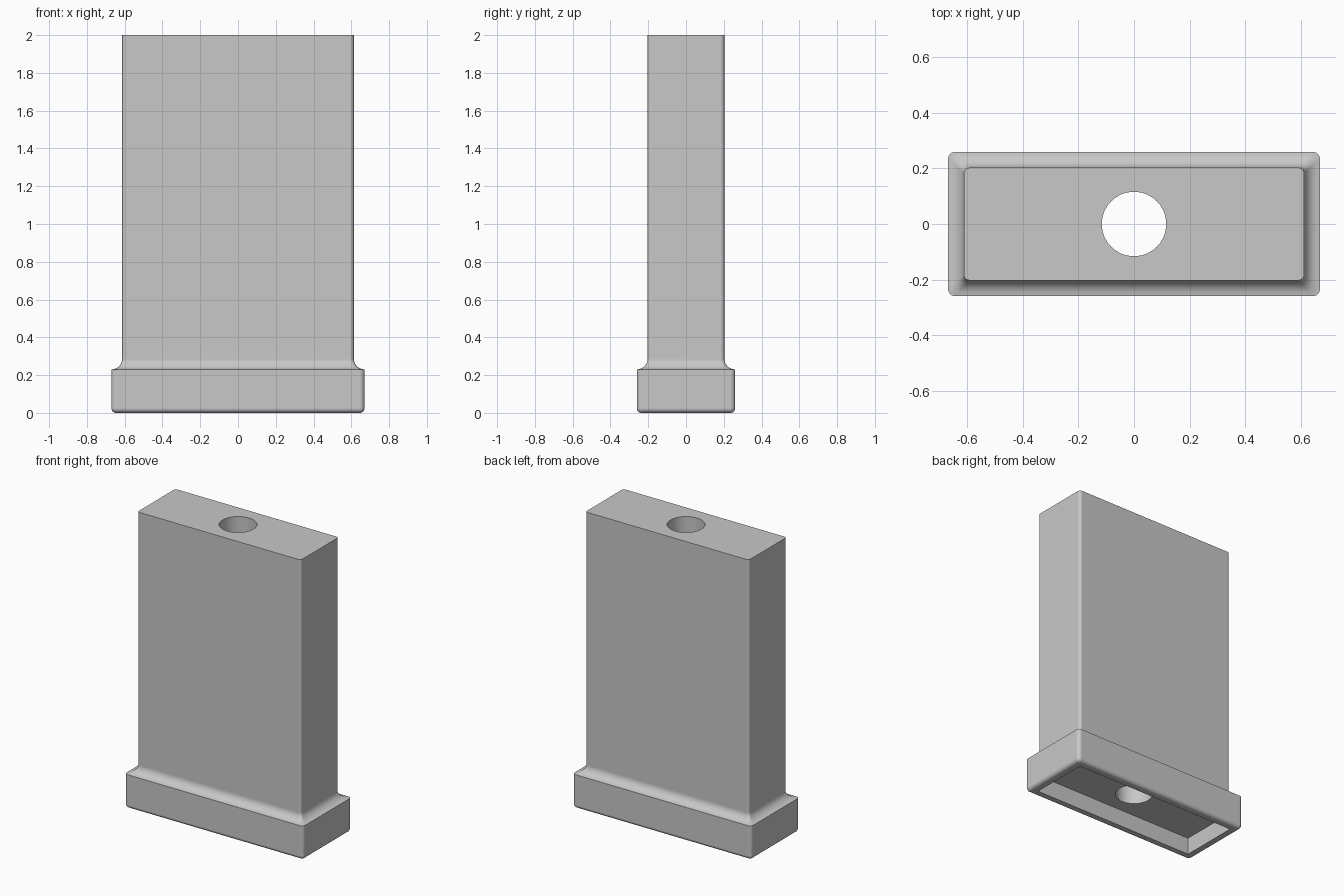
import bpy
import bmesh
import math

if "Cube" in bpy.data.objects:
    bpy.data.objects.remove(bpy.data.objects["Cube"])

BASE_X, BASE_Y, BASE_TOP = 0.67, 0.26, 0.23
BODY_X, BODY_Y, HEIGHT = 0.613, 0.204, 2.0
FILLET = BASE_X - BODY_X
EDGE = 0.025
RECESS = 0.115
HOLE = 0.116
STEPS = 6

grey = bpy.data.materials.new("plain_grey")
grey.use_nodes = True
colour = (0.58, 0.58, 0.58, 1)
grey.diffuse_color = colour
grey.node_tree.nodes["Principled BSDF"].inputs["Base Color"].default_value = colour


def rounded_ring(bm, hx, hy, r, z):
    """Rounded rectangle of vertices at height z."""
    ring = []
    for k, (sx, sy) in enumerate([(1, 1), (-1, 1), (-1, -1), (1, -1)]):
        for i in range(STEPS + 1):
            a = math.pi / 2 * (k + i / STEPS)
            ring.append(bm.verts.new((sx * (hx - r) + r * math.cos(a),
                                      sy * (hy - r) + r * math.sin(a), z)))
    return ring


def new_object(name, bm):
    bmesh.ops.recalc_face_normals(bm, faces=bm.faces[:])
    mesh = bpy.data.meshes.new(name)
    bm.to_mesh(mesh)
    bm.free()
    mesh.materials.append(grey)
    obj = bpy.data.objects.new(name, mesh)
    bpy.context.collection.objects.link(obj)
    return obj


# Profile from the underside up: (inset from the base outline, corner radius, height)
quarter = [math.pi / 2 * i / STEPS for i in range(STEPS + 1)]
profile = [(EDGE * (1 - math.sin(a)), EDGE * (0.2 + 0.8 * math.sin(a)),
            EDGE * (1 - math.cos(a))) for a in quarter]
profile.append((0, EDGE, BASE_TOP))
profile += [(FILLET * math.sin(a), EDGE - 0.005 * math.sin(a),
             BASE_TOP + FILLET * (1 - math.cos(a))) for a in quarter[1:]]
profile.append((FILLET, 0.02, HEIGHT))

# Flanged block lofted through the profile
bm = bmesh.new()
rings = [rounded_ring(bm, BASE_X - d, BASE_Y - d, r, z) for d, r, z in profile]
for low, high in zip(rings, rings[1:]):
    n = len(low)
    for i in range(n):
        j = (i + 1) % n
        bm.faces.new((low[i], low[j], high[j], high[i]))
bm.faces.new(rings[0])
bm.faces.new(rings[-1])
block = new_object("flanged_block", bm)

# Cutter for the rectangular recess underneath
bm = bmesh.new()
bmesh.ops.create_cube(bm, size=2)
for v in bm.verts:
    v.co = (v.co.x * BODY_X, v.co.y * BODY_Y, v.co.z * RECESS)
recess = new_object("recess_cutter", bm)

# Cutter for the vertical through hole
bm = bmesh.new()
bmesh.ops.create_cone(bm, cap_ends=True, segments=64, radius1=HOLE, radius2=HOLE, depth=6)
hole = new_object("hole_cutter", bm)

# Cut both openings and discard the cutters
bpy.ops.object.select_all(action="DESELECT")
bpy.context.view_layer.objects.active = block
block.select_set(True)
for cutter in (recess, hole):
    cutter.hide_render = True
    mod = block.modifiers.new("cut", "BOOLEAN")
    mod.operation = "DIFFERENCE"
    mod.solver = "EXACT"
    mod.object = cutter
    bpy.ops.object.modifier_apply(modifier=mod.name)
    bpy.data.objects.remove(cutter)

# Smooth rounded edges while the flat faces stay flat
bpy.ops.object.shade_smooth_by_angle(angle=math.radians(35))
normals = block.modifiers.new("flat_faces", "WEIGHTED_NORMAL")
normals.keep_sharp = True
